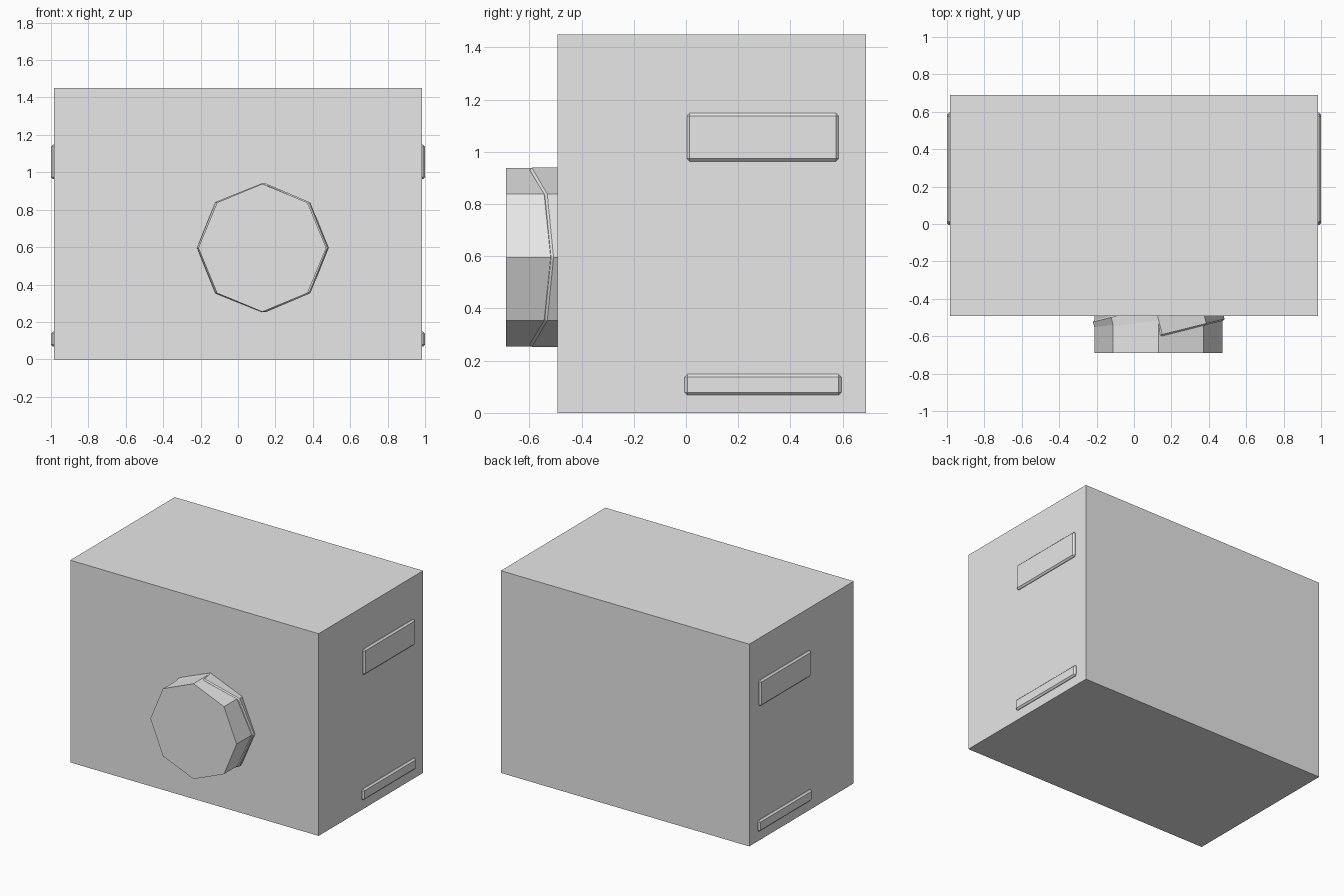
import bpy
import math
from mathutils import Vector

cube = bpy.data.objects.get("Cube")
if cube:
    bpy.data.objects.remove(cube, do_unlink=True)

# Single plain colour
grey = bpy.data.materials.new("light_grey")
grey.use_nodes = True
grey.diffuse_color = (0.8, 0.8, 0.8, 1)
grey.node_tree.nodes["Principled BSDF"].inputs["Base Color"].default_value = (0.8, 0.8, 0.8, 1)


def finish(name, bevel):
    obj = bpy.context.object
    obj.name = name
    obj.data.materials.append(grey)
    if bevel:
        mod = obj.modifiers.new("edge_bevel", 'BEVEL')
        mod.width = bevel
        mod.segments = 1
        mod.limit_method = 'ANGLE'
        mod.angle_limit = math.radians(60)
    return obj


def box(name, low, high, bevel=0):
    low, high = Vector(low), Vector(high)
    bpy.ops.mesh.primitive_cube_add(size=1, location=(low + high) / 2)
    bpy.context.object.scale = high - low
    bpy.ops.object.transform_apply(location=False, rotation=False, scale=True)
    return finish(name, bevel)


def octagon(name, front, radius, depth, turn=0, bevel=0):
    """Eight-sided disc whose front face centre is at front, facing -y, turned about z."""
    axis = Vector((-math.sin(turn), math.cos(turn), 0))
    bpy.ops.mesh.primitive_cylinder_add(
        vertices=8, radius=radius, depth=depth,
        location=Vector(front) + axis * depth / 2,
        rotation=(math.radians(90), 0, turn))
    return finish(name, bevel)


# Main housing
box("housing", (-0.985, -0.493, 0), (0.985, 0.69, 1.45))

# Front dial and the tilted collar showing behind it
octagon("dial", (0.13, -0.69, 0.596), 0.342, 0.21)
octagon("tilted_collar", (0.153, -0.598, 0.596), 0.343, 0.17, math.radians(14), 0.008)

# Raised plates on both sides
for side, sign in (("left", 1), ("right", -1)):
    for name, y0, y1, z0, z1 in (("upper_plate", 0.003, 0.585, 0.963, 1.148),
                                 ("lower_plate", -0.006, 0.596, 0.068, 0.148)):
        xs = sorted((sign * 0.96, sign * 1.0))
        box(side + "_" + name, (xs[0], y0, z0), (xs[1], y1, z1), 0.011)
